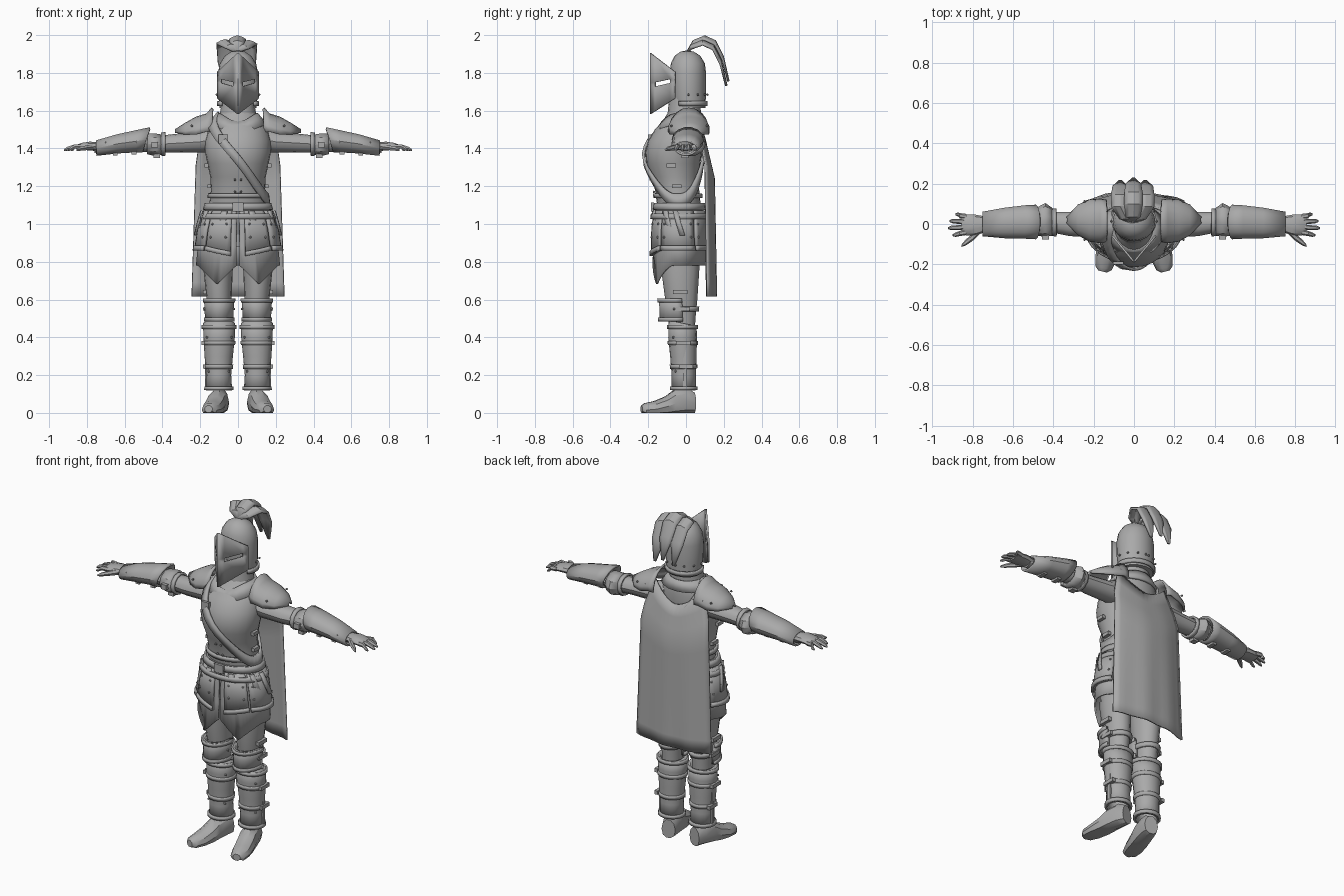
import bpy, bmesh, math
from mathutils import Vector, Matrix

if "Cube" in bpy.data.objects:
    bpy.data.objects.remove(bpy.data.objects["Cube"])

steel = bpy.data.materials.new("plain_grey")
steel.diffuse_color = (0.4, 0.4, 0.4, 1)
steel.use_nodes = True
steel.node_tree.nodes["Principled BSDF"].inputs["Base Color"].default_value = steel.diffuse_color
ORDER = {'z': (1, 2, 0), 'x': (0, 1, 2), 'y': (1, 0, 2)}


def make(name, verts, faces, mirror=False, thick=0.0):
    me = bpy.data.meshes.new(name)
    me.from_pydata([tuple(v) for v in verts], [], faces)
    bm = bmesh.new()
    bm.from_mesh(me)
    bmesh.ops.recalc_face_normals(bm, faces=bm.faces)
    bm.to_mesh(me)
    bm.free()
    me.materials.append(steel)
    ob = bpy.data.objects.new(name, me)
    bpy.context.collection.objects.link(ob)
    if thick:
        m = ob.modifiers.new("thickness", 'SOLIDIFY')
        m.thickness, m.offset = thick, 0
    if mirror:
        m = ob.modifiers.new("mirror", 'MIRROR')
        m.use_mirror_merge = True
    return ob


def grid(name, rows, closed=False, caps=False, skip=(), **kw):
    """Skin a list of equally long point rows."""
    n, verts = len(rows[0]), [p for r in rows for p in r]
    faces = []
    for i in range(len(rows) - 1):
        for j in range(n if closed else n - 1):
            k = (j + 1) % n
            if (i, j) not in skip:
                faces.append((i*n + j, i*n + k, (i+1)*n + k, (i+1)*n + j))
    if caps:
        faces += [tuple(range(n)), tuple(range(len(verts) - n, len(verts)))]
    return make(name, verts, faces, **kw)


def loft(name, rings, axis='z', n=16, arc=None, grow=0.0, warp=None, **kw):
    """Ellipse rings (position, centre1, centre2, radius1, radius2) along an axis."""
    rows = []
    for i, (p, c1, c2, r1, r2) in enumerate(rings):
        row = []
        for j in range(n):
            t = 2*math.pi*j/n if not arc else math.radians(arc[0] + (arc[1]-arc[0])*j/(n-1))
            a, b = c1 + (r1+grow)*math.cos(t), c2 + (r2+grow)*math.sin(t)
            co = {'z': (a, b, p), 'x': (p, a, b), 'y': (a, p, b)}[axis]
            row.append(Vector(warp(i, t, co) if warp else co))
        rows.append(row)
    shell = arc or kw.get('thick')
    return grid(name, rows, closed=not arc, caps=not shell, **kw)


def at(rings, pos):
    """Interpolated ring at a position."""
    rs = sorted(rings)
    for a, b in zip(rs, rs[1:]):
        if pos <= b[0]:
            f = max(0, (pos - a[0]) / (b[0] - a[0]))
            return tuple(u + (v-u)*f for u, v in zip(a, b))
    return rs[-1]


def band(name, rings, pos, half, grow=0.008, **kw):
    """Strap hugging a lofted part."""
    return loft(name, [at(rings, pos - half), at(rings, pos + half)], grow=grow, thick=0.012, **kw)


def blocks(name, centres, size, mirror=True):
    """Boxes for buckles and hinges."""
    vs, fs = [], []
    for c in centres:
        o = len(vs)
        vs += [Vector(c) + Vector((x*size[0], y*size[1], z*size[2])) / 2
               for x in (-1, 1) for y in (-1, 1) for z in (-1, 1)]
        fs += [tuple(o + k for k in f) for f in ((0, 1, 3, 2), (4, 6, 7, 5), (0, 4, 5, 1),
                                                (2, 3, 7, 6), (0, 2, 6, 4), (1, 5, 7, 3))]
    return make(name, vs, fs, mirror=mirror)


def rivets(name, centres, r=0.007, mirror=True):
    bm = bmesh.new()
    for c in centres:
        bmesh.ops.create_icosphere(bm, subdivisions=1, radius=r, matrix=Matrix.Translation(c))
    ob = make(name, [], [], mirror=mirror)
    bm.to_mesh(ob.data)
    bm.free()


def on(rings, z, deg, off=0.008):
    """Point on a vertical loft's surface."""
    _, cx, cy, rx, ry = at(rings, z)
    t = math.radians(deg)
    return (cx + (rx+off)*math.cos(t), cy + (ry+off)*math.sin(t), z)


# torso and neck
torso = [(1.08, 0, -.035, .155, .115), (1.18, 0, -.047, .143, .117), (1.25, 0, -.057, .147, .127),
         (1.32, 0, -.067, .162, .143), (1.38, 0, -.065, .174, .15), (1.44, 0, -.053, .174, .148),
         (1.5, 0, -.035, .158, .13), (1.55, 0, -.015, .13, .105), (1.59, 0, -.01, .09, .085)]
loft("torso", torso, n=24)
loft("neck", [(1.56, 0, -.01, .1, .09), (1.63, 0, -.008, .088, .085), (1.7, 0, 0, .085, .085)])
loft("collar", [(1.525, 0, -.02, .15, .12), (1.585, 0, -.012, .1, .094)], n=20, thick=.012,
     warp=lambda i, t, c: (c[0], c[1] - .02*max(0, -math.sin(t)), c[2] - .045*max(0, -math.sin(t))**3))
band("torso_hem", torso, 1.15, .012, n=24)
blocks("torso_buckles", [on(torso, z, -5 if z > 1.25 else 0) for z in (1.31, 1.2)], (.02, .05, .02))
rivets("torso_rivets", [on(torso, z, -84) for z in (1.17, 1.235)])

# diagonal chest strap
rows = [[], []]
for j in range(36):
    t = 360*j/36
    z = 1.34 - 1.5*.145*math.cos(math.radians(t))
    for r, s in zip(rows, (-.035, .035)):
        r.append(Vector(on(torso, z + s, t, .012)))
grid("chest_strap", rows, closed=True, thick=.014)
blocks("chest_buckle", [on(torso, 1.45, -115, .014)], (.05, .016, .05), mirror=False)

# hips, skirt and belt
skirt = [(1.11, 0, -.035, .158, .12), (1.0, 0, -.037, .19, .132),
         (.88, 0, -.036, .208, .134), (.78, 0, -.036, .218, .136)]
loft("hips", [(1.12, 0, -.035, .15, .11), (.98, 0, -.035, .175, .12), (.88, 0, -.03, .16, .11)])


def zigzag(i, t, c):
    if i == 3 and c[1] < -.08:
        return (c[0], c[1], c[2] - .1*max(0, 1 - abs(abs(c[0]) - .11)/.1))
    return c


loft("cloth_skirt", skirt, n=32, arc=(-88, 90), thick=.01, warp=zigzag, mirror=True)
band("belt", skirt, 1.095, .02, grow=.012, n=24)
band("lower_belt", skirt, 1.04, .014, grow=.018, n=24)
blocks("belt_buckle", [(0, -.178, 1.09)], (.06, .016, .05), mirror=False)
plate = [(1.07, 0, -.035, .175, .128), (.97, 0, -.037, .204, .138), (.86, 0, -.036, .222, .142)]
for nm, a, b, low in (("front", -80, -42, .03), ("side", -39, 32, 0), ("back", 36, 84, 0)):
    drop = lambda i, t, c, a=a, b=b, low=low: (
        c[0], c[1], c[2] - (low*(1 - (math.degrees(t) - a)/(b - a)) if i == 2 else 0))
    loft(nm + "_tasset", plate, n=8, arc=(a, b), thick=.014, grow=.004, warp=drop, mirror=True)
    loft(nm + "_tasset_trim", [at(plate, .885), at(plate, .86)], n=8, arc=(a, b), thick=.012,
         grow=.013, warp=lambda i, t, c, d=drop: d(2, t, c), mirror=True)
    rivets(nm + "_tasset_rivets", [on(plate, z, d, .012) for z in (.93, 1.0)
                                   for d in (a + 7, b - 7)])
for k, d in enumerate((-68, -30, -8)):
    loft("hanging_strap_%d" % k, [at(plate, z) for z in (1.07, 1.0, .94)], n=3, arc=(d - 5, d + 5),
         grow=.02, thick=.01, mirror=True,
         warp=lambda i, t, c: (c[0], c[1] + .02*i, c[2]))

# legs
thigh = [(1.0, .09, -.03, .082, .11), (.75, .105, -.03, .077, .1), (.6, .1, -.025, .066, .085),
         (.5, .1, -.018, .056, .068), (.4, .1, -.015, .055, .06)]
loft("leg", thigh, mirror=True)
knee = [(.605, .1, -.04, .073, .1), (.55, .1, -.035, .07, .098), (.485, .1, -.035, .067, .1)]
loft("knee_guard", knee, n=12, arc=(-190, 10), thick=.016, mirror=True)
for z in (.595, .495):
    loft("knee_trim", [at(knee, z - .01), at(knee, z + .01)], n=12, arc=(-190, 10), grow=.009,
         thick=.01, mirror=True)
band("knee_strap", thigh, .55, .013, mirror=True)
greave = [(.475, .1, -.018, .079, .068), (.4, .1, -.018, .077, .07), (.3, .102, -.014, .069, .064),
          (.2, .102, -.012, .06, .058), (.12, .101, -.012, .064, .06)]
loft("greave", greave, thick=.012, mirror=True,
     warp=lambda i, t, c: (c[0], c[1], c[2] + (.015*-math.sin(t) if i == 0 else 0)))
for z in (.455, .13):
    band("greave_trim", greave, z, .01, mirror=True)
band("greave_upper_strap", greave, .37, .011, grow=.006, mirror=True)
band("greave_lower_strap", greave, .245, .011, grow=.006, mirror=True)
blocks("leg_hinge", [(.17, -.005, .29)], (.012, .02, .32))
blocks("leg_buckles", [(.184, -.015, .37), (.174, .0, .245), (.172, -.02, .55), (.176, -.03, .64)],
       (.02, .075, .022))
rivets("leg_rivets", [on(greave, z, d) for z in (.4, .22) for d in (-140, -40)]
       + [on(knee, .55, d, .012) for d in (-165, -15)])


# feet, turned outward with a flat sole
def sole(i, t, c):
    x, y, z = c[0] - .097, c[1], max(0, c[2])
    a = math.radians(14)
    return (.097 + x*math.cos(a) - y*math.sin(a), x*math.sin(a) + y*math.cos(a), z)


loft("foot", [(.045, .097, .05, .04, .06), (.0, .097, .06, .05, .075), (-.07, .097, .05, .054, .07),
              (-.11, .097, .035, .055, .055), (-.17, .097, .02, .054, .045),
              (-.225, .097, .015, .042, .038), (-.243, .097, .02, .022, .02)],
     axis='y', n=10, warp=sole, mirror=True)

# arms
arm = [(.1, .0, 1.455, .08, .075), (.2, .0, 1.435, .066, .056), (.32, .0, 1.428, .06, .05),
       (.42, .01, 1.422, .05, .045), (.55, .01, 1.425, .045, .04), (.76, 0, 1.405, .035, .028)]
loft("arm", arm, axis='x', n=12, mirror=True)
loft("elbow_guard", [(.405, .01, 1.42, .062, .05), (.44, .02, 1.42, .078, .057),
                     (.48, .012, 1.425, .064, .052)], axis='x', n=10, thick=.012, mirror=True)
band("elbow_strap", arm, .395, .011, grow=.01, axis='x', n=12, mirror=True)
blocks("elbow_buckle", [(.43, -.005, 1.365), (.44, -.06, 1.42)], (.035, .035, .03))
bracer = [(.485, .01, 1.446, .08, .062), (.54, .01, 1.438, .077, .054), (.64, .005, 1.424, .07, .046),
          (.75, .0, 1.402, .055, .036)]
loft("bracer", bracer, axis='x', n=14, thick=.012, mirror=True,
     warp=lambda i, t, c: (c[0] - (.02*math.sin(t) if i == 0 else 0), c[1], c[2]))
blocks("bracer_buckles", [(.55, 0, 1.377), (.65, 0, 1.373)], (.025, .05, .02))
rivets("bracer_rivets", [(x, -.068 + (x - .5)*.07, 1.43) for x in (.54, .7)])
loft("hand", [(.73, .0, 1.408, .036, .027), (.785, -.006, 1.413, .052, .024),
              (.83, -.005, 1.41, .052, .02), (.855, -.005, 1.405, .045, .014)],
     axis='x', n=10, mirror=True)
for k, (y, tip) in enumerate(((.036, .885), (.011, .915), (-.015, .922), (-.041, .9))):
    loft("finger_%d" % k, [(.83, y, 1.409, .014, .014), (.865, y*1.15, 1.41, .013, .013),
                           (tip - .015, y*1.3, 1.398, .011, .011), (tip, y*1.35, 1.39, .005, .005)],
         axis='x', n=6, mirror=True)
loft("thumb", [(.765, -.03, 1.408, .02, .018), (.8, -.065, 1.404, .018, .015),
               (.835, -.092, 1.398, .015, .012), (.855, -.107, 1.393, .006, .006)],
     axis='x', n=6, mirror=True)

# shoulder plates: flared inner edge, pointed outer tip
pauldron = [(.135, .015, 1.5, .1, .112), (.165, .015, 1.5, .105, .08), (.22, .017, 1.485, .1, .078),
            (.275, .02, 1.48, .072, .052), (.33, .02, 1.485, .012, .012)]
loft("pauldron", pauldron, axis='x', n=11, arc=(-8, 188), thick=.012, mirror=True)
rivets("pauldron_rivets", [(x, y, 1.52) for x in (.19, .245) for y in (-.078, .112)])

# helmet
helm = [(1.615, 0, .018, .098, .085), (1.7, 0, .012, .106, .094), (1.8, 0, .01, .106, .096),
        (1.85, 0, .01, .096, .09), (1.89, 0, .008, .07, .068), (1.912, 0, .006, .036, .036),
        (1.918, 0, .006, .008, .008)]
loft("helmet", helm, n=20)
loft("helmet_trim", [at(helm, 1.625), at(helm, 1.65)], n=16, arc=(-35, 215), grow=.006, thick=.01)
rivets("helmet_rivets", [on(helm, 1.685, d) for d in (0, 30, 60, 85)])
rows = [[], [], [], []]
for f in (0, .2, .82, 1):
    for r, (a, b) in zip(rows, ((1.905, 1.805), (1.745, 1.772), (1.722, 1.752), (1.582, 1.665))):
        r.append(Vector((.108*f, -.188 + .13*f, a + (b - a)*f)))
grid("visor", rows, skip={(1, 1)}, thick=.01, mirror=True)

# plume of three arched feathers
spine = ((.01, 1.915, .012), (.04, 1.96, .034), (.1, 1.985, .043), (.155, 1.96, .043),
         (.195, 1.88, .038), (.225, 1.75, .006))
for k, (side, lift) in enumerate(((-1, -.012), (.05, .008), (1, -.016))):
    rows = []
    for i, (y, z, w) in enumerate(spine):
        cx = side*.062*min(1, i/2) - .006
        rows.append([Vector((cx + w*s, y - .012*abs(side)*(i > 0),
                             z + lift*(i > 0) - .45*w*abs(s)**1.5)) for s in (-1, -.5, 0, .5, 1)])
    grid("feather_%d" % k, rows, thick=.012)

# cape with a scooped neckline
rows = []
for i in range(13):
    v = i/12
    row = []
    for j in range(15):
        u = j/7 - 1
        top = 1.445 + .1*abs(u)**1.6
        z = top + (.615 - top)*v
        w = .165 + .05*min(1, v/.2) + .03*v
        y = .1 + .045*min(1, v/.25) + .012*v - .045*u*u + .004*math.sin(9*u)*v
        row.append(Vector((w*u, y, z)))
    rows.append(row)
grid("cape", rows, thick=.01)

# crisp edges on smooth forms
for ob in bpy.context.scene.objects:
    ob.select_set(True)
    bpy.context.view_layer.objects.active = ob
bpy.ops.object.shade_smooth_by_angle(angle=math.radians(32))
